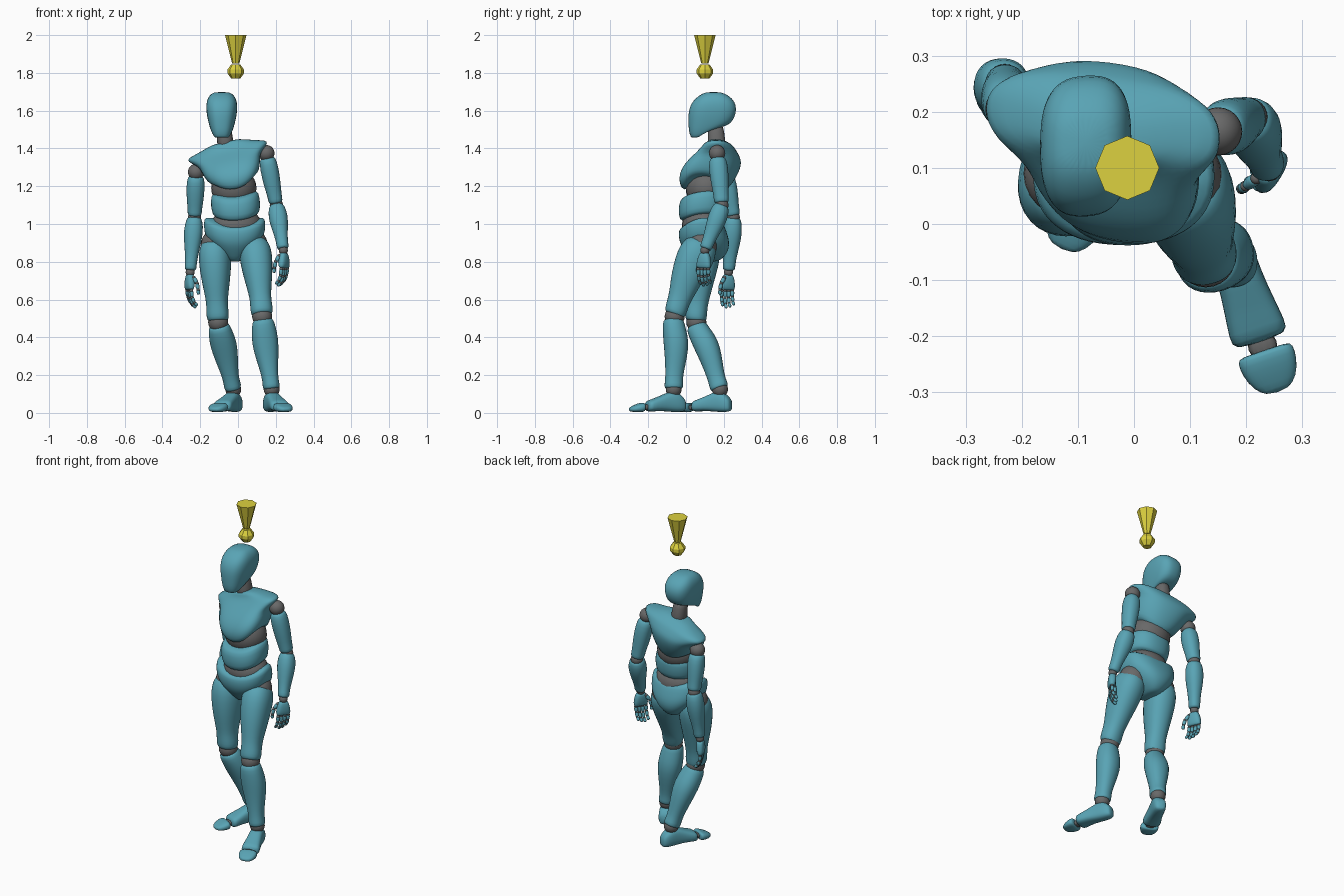
import bpy, bmesh, math
from mathutils import Vector as V

if "Cube" in bpy.data.objects:
    bpy.data.objects.remove(bpy.data.objects["Cube"])

def material(name, rgb):
    m = bpy.data.materials.new(name)
    m.diffuse_color = (*rgb, 1)
    m.use_nodes = True
    m.node_tree.nodes["Principled BSDF"].inputs["Base Color"].default_value = m.diffuse_color
    return m

TEAL = material("teal_shell", (0.10, 0.37, 0.46))
GREY = material("grey_joint", (0.14, 0.14, 0.14))
YELLOW = material("yellow_marker", (0.72, 0.64, 0.05))

def oval(c, u, v, a, b, e=2.2, n=16):
    """Superellipse ring of half sizes a, b along u, v."""
    p = lambda s: math.copysign(abs(s) ** (2 / e), s)
    return [c + u * a * p(math.cos(2 * math.pi * k / n)) + v * b * p(math.sin(2 * math.pi * k / n))
            for k in range(n)]

def loft(name, mat, rings, smooth=True):
    bm = bmesh.new()
    rows = [[bm.verts.new(p) for p in r] for r in rings]
    n = len(rows[0])
    for r, s in zip(rows, rows[1:]):
        for k in range(n):
            bm.faces.new((r[k], r[(k + 1) % n], s[(k + 1) % n], s[k]))
    bm.faces.new(rows[0])
    bm.faces.new(rows[-1])
    bmesh.ops.recalc_face_normals(bm, faces=bm.faces)
    me = bpy.data.meshes.new(name)
    bm.to_mesh(me)
    bm.free()
    ob = bpy.data.objects.new(name, me)
    bpy.context.collection.objects.link(ob)
    me.materials.append(mat)
    if smooth:
        ob.modifiers.new("round", 'SUBSURF').levels = 1
        ob.modifiers["round"].render_levels = 1
        for f in me.polygons:
            f.use_smooth = True
    return ob

def limb(name, mat, p0, p1, prof, front=(0, -1, 0), e=2.2, n=16):
    """Tube from p0 to p1; prof rows: t, half width, half depth, forward shift."""
    p0, p1 = V(p0), V(p1)
    ax = (p1 - p0).normalized()
    side = ax.cross(V(front)).normalized()
    fwd = side.cross(ax)
    return loft(name, mat, [oval(p0.lerp(p1, t) + fwd * o, side, fwd, w, d, e, n) for t, w, d, o in prof])

def ball(name, c, r):
    rx, ry, rz = r if isinstance(r, tuple) else (r, r, r)
    bpy.ops.mesh.primitive_uv_sphere_add(segments=24, ring_count=14, radius=1, location=c)
    ob = bpy.context.object
    ob.name, ob.scale = name, (rx, ry, rz)
    bpy.ops.object.shade_smooth()
    ob.data.materials.append(GREY)

def trunk(name, mat, origin, roll, yaw, rows, warp=None, e=2.3):
    """Stacked body rings; rows: height, half width, y front, y back."""
    right = V((math.cos(roll), -yaw, math.sin(roll)))
    up = V((-math.sin(roll), 0, math.cos(roll)))
    rings = []
    for h, a, y0, y1 in rows:
        local = oval(V((0, (y0 + y1) / 2, h)), V((1, 0, 0)), V((0, 1, 0)), a, (y1 - y0) / 2, e, 28)
        ring = []
        for q in local:
            z = h + (warp(q.x / a, (2 * q.y - y0 - y1) / (y1 - y0), h) if warp else 0)
            ring.append(V(origin) + right * q.x + up * z + V((0, q.y, 0)))
        rings.append(ring)
    return loft(name, mat, rings)

# Floating marker
def turned(name, prof):
    loft(name, YELLOW, [oval(V((-0.012, 0.1, z)), V((1, 0, 0)), V((0, 1, 0)), r, r, 2, 8)
                        for r, z in prof], smooth=False)
turned("marker_cone", [(0.019, 1.85), (0.057, 2.0)])
turned("marker_dot", [(0.024, 1.77), (0.044, 1.798), (0.044, 1.817), (0.024, 1.845)])

# Head and neck
trunk("head", TEAL, (-0.086, 0, 0), 0, -0.06, [
    (1.453, .030, .032, .085), (1.463, .042, .024, .12), (1.49, .057, .015, .19),
    (1.53, .069, .013, .238), (1.57, .078, .012, .26), (1.61, .083, .016, .268),
    (1.65, .081, .034, .258), (1.68, .067, .068, .226), (1.700, .042, .105, .185)], e=2.7,
    warp=lambda u, w, h: .05 * max(0, w) * max(0, (1.52 - h) / .07))
limb("neck", GREY, (-.062, .165, 1.38), (-.078, .155, 1.54), [(0, .05, .055, 0), (.4, .042, .045, 0), (1, .04, .045, 0)])

# Torso shells with grey cores
trunk("chest", TEAL, (-.01, 0, 1.19), math.radians(13), .12, [
    (-.012, .11, -.01, .2), (.0, .132, -.026, .222), (.04, .147, -.038, .25), (.09, .158, -.024, .277),
    (.135, .165, .012, .29), (.165, .185, .048, .288), (.195, .22, .085, .272), (.212, .213, .10, .262),
    (.228, .14, .11, .245), (.255, .07, .115, .205)],
    warp=lambda u, w, h: .055 * u * u * max(0, 1 - h / .17), e=2.4)
ball("upper_waist_joint", (-.022, .11, 1.19), (.12, .112, .11))
trunk("abdomen", TEAL, (-.012, 0, 1.09), math.radians(4), 0, [
    (-.06, .11, -.015, .185), (-.053, .124, -.034, .2), (0, .133, -.042, .212),
    (.055, .126, -.032, .212), (.067, .112, -.014, .2)],
    warp=lambda u, w, h: .02 * u * u + .012 * w - .005)
ball("lower_waist_joint", (-.008, .09, .99), (.135, .112, .1))
trunk("pelvis", TEAL, (-.018, 0, 0), math.radians(0), 0, [
    (.80, .026, .05, .16), (.812, .046, .03, .19), (.85, .092, .0, .222), (.89, .132, -.025, .23),
    (.925, .158, -.036, .226), (.965, .164, -.04, .213), (1.0, .162, -.035, .2), (1.008, .145, -.018, .18)],
    warp=lambda u, w, h: (.03 * u * u - .025 * max(0, -w)) * max(0, (h - .85) / .15))

# Pose: joint positions for each side
POSE = {
    "right": dict(s=-1, hip=(-.125, .09, .91), knee=(-.105, .055, .48), ankle=(-.025, .18, .125), toe=(-.42, -.91),
                  shoulder=(-.222, .205, 1.275), elbow=(-.23, .25, 1.035), wrist=(-.253, .225, .745), thumb=(.35, -.9, 0)),
    "left": dict(s=1, hip=(.085, .085, .91), knee=(.128, -.06, .51), ankle=(.178, -.065, .125), toe=(.32, -.95),
                 shoulder=(.15, .165, 1.375), elbow=(.203, .19, 1.1), wrist=(.24, .1, .86), thumb=(-.5, -.85, 0)),
}

def foot(side, ankle, d):
    d, w, up = V((*d, 0)).normalized(), V((-d[1], d[0], 0)).normalized(), V((0, 0, 1))
    base = V((ankle[0], ankle[1], 0))
    ring = lambda s, a, z0, z1: oval(base + d * s + up * (z0 + z1) / 2, w, up, a, (z1 - z0) / 2, 2.8)
    loft(side + "_foot", TEAL, [ring(*r) for r in [
        (-.065, .022, .015, .06), (-.052, .035, .005, .085), (-.01, .041, .003, .118), (.03, .041, .006, .112),
        (.08, .046, .01, .088), (.13, .053, .006, .07), (.155, .052, .008, .06)]])
    loft(side + "_toes", TEAL, [ring(*r) for r in [
        (.168, .045, .01, .05), (.175, .053, .004, .056), (.2, .052, .003, .05), (.23, .041, .005, .036),
        (.248, .02, .01, .026)]])
    loft(side + "_toe_joint", GREY, [ring(*r) for r in [(.12, .028, .014, .05), (.2, .028, .012, .042)]])

def hand(side, wrist, s, fwd):
    down, fwd = V((s * .05, -.08, -1)).normalized(), V(fwd).normalized()
    inw = V((-fwd.y * -s, fwd.x * -s, 0))
    w = V(wrist)
    limb(side + "_palm", TEAL, w + down * .012, w + down * .095,
         [(0, .016, .022, 0), (.1, .022, .03, 0), (.6, .024, .042, 0), (.93, .018, .043, 0), (1, .012, .036, 0)], fwd, 2.8)
    def digit(name, p, steps, r):
        for j, step in enumerate(steps):
            q = p + step
            limb(f"{name}_{j + 1}", TEAL, p, q, [(.06, r * .7, r * .7, 0), (.18, r, r, 0), (.8, r * .92, r * .92, 0),
                                                (.97, r * .55, r * .55, 0)], fwd, n=8)
            ball(f"{name}_knuckle_{j + 1}", p, r * .8)
            p, r = q, r * .92
    for i in range(4):
        k = 1 - .12 * abs(i - 1.3)
        digit(f"{side}_finger_{i + 1}", w + down * .098 + fwd * (.031 - .0205 * i),
              [down * .042 * k + inw * .006, down * .034 * k + inw * .014, down * .02 * k + inw * .02], .0118)
    digit(side + "_thumb", w + down * .03 + fwd * .026 + inw * .012,
          [down * .03 + fwd * .02 + inw * .012, down * .034 + fwd * .006 + inw * .006, down * .026 + inw * .004], .013)

for side, p in POSE.items():
    toe = V((*p["toe"], 0))
    leg_front = toe * .5 + V((0, -.6, 0))
    # Legs
    ball(side + "_hip_joint", V(p["hip"]) + V((-p["s"] * .008, 0, -.02)), .08)
    limb(side + "_thigh", TEAL, p["hip"], p["knee"], [
        (-.01, .05, .06, 0), (.03, .072, .085, 0), (.14, .088, .102, .002), (.3, .086, .1, .006), (.5, .075, .086, .01),
        (.7, .06, .068, .008), (.8, .057, .061, .008), (.9, .061, .06, .006), (.97, .057, .056, .004),
        (.99, .046, .046, 0)], leg_front)
    ball(side + "_knee_joint", p["knee"], .053)
    limb(side + "_shin", TEAL, p["knee"], p["ankle"], [
        (.03, .045, .045, .004), (.06, .057, .056, .006), (.16, .065, .062, .002), (.34, .073, .069, -.01),
        (.55, .062, .06, -.01), (.75, .047, .05, -.004), (.88, .043, .047, 0), (.97, .047, .052, 0),
        (1.0, .04, .042, 0)], leg_front)
    ball(side + "_ankle_joint", p["ankle"], .042)
    foot(side, p["ankle"], p["toe"])
    # Arms
    ball(side + "_shoulder_joint", p["shoulder"], .043)
    limb(side + "_upper_arm", TEAL, p["shoulder"], p["elbow"], [
        (.08, .032, .032, 0), (.12, .044, .046, 0), (.3, .05, .053, 0), (.6, .046, .047, 0),
        (.82, .038, .04, 0), (.93, .039, .041, 0), (.97, .03, .032, 0)])
    ball(side + "_elbow_joint", p["elbow"], .035)
    limb(side + "_forearm", TEAL, p["elbow"], p["wrist"], [
        (-.01, .03, .03, 0), (.03, .043, .045, 0), (.25, .054, .054, -.002), (.5, .044, .046, -.002),
        (.78, .031, .033, 0), (.94, .033, .035, 0), (.97, .025, .026, 0)])
    ball(side + "_wrist_joint", p["wrist"], .024)
    hand(side, p["wrist"], p["s"], p["thumb"])
